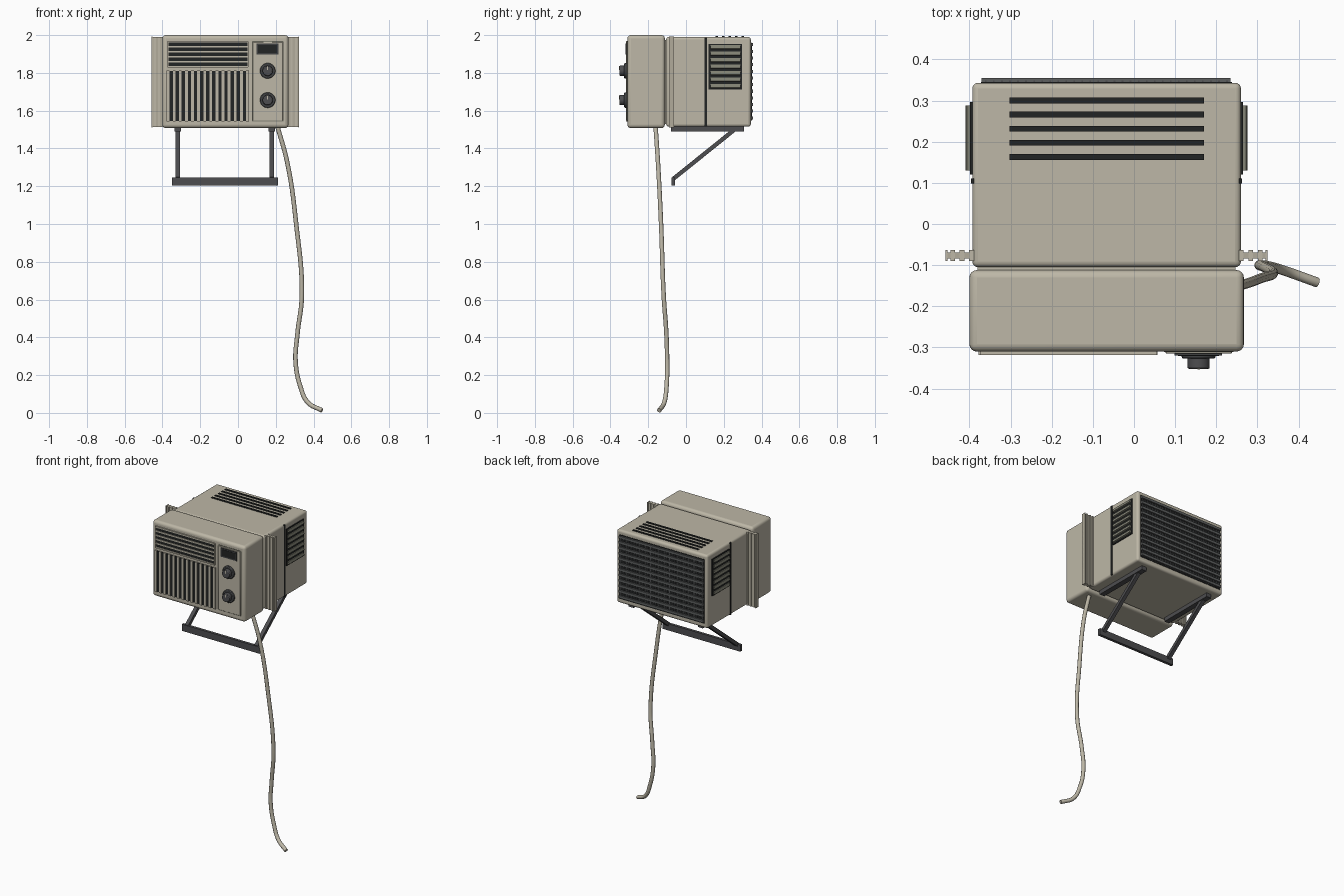
import bpy, math
from mathutils import Vector

if "Cube" in bpy.data.objects:
    bpy.data.objects.remove(bpy.data.objects["Cube"])


def material(name, rgb):
    m = bpy.data.materials.new(name)
    m.diffuse_color = (*rgb, 1)
    m.use_nodes = True
    m.node_tree.nodes["Principled BSDF"].inputs["Base Color"].default_value = m.diffuse_color
    return m


BEIGE = material("beige casing", (0.51, 0.475, 0.385))
PLEAT = material("pleat beige", (0.44, 0.41, 0.33))
OLIVE = material("grey olive slat", (0.23, 0.23, 0.18))
BLACK = material("vent black", (0.016, 0.018, 0.018))
STEEL = material("dark steel", (0.075, 0.075, 0.08))
KNOB = material("knob charcoal", (0.05, 0.052, 0.055))
COIL = material("coil grey", (0.11, 0.115, 0.115))


def box(name, x, y, z, mat, bevel=0, segments=3):
    """Box from (min, max) pairs on each axis."""
    bpy.ops.mesh.primitive_cube_add(size=1, location=[(a + b) / 2 for a, b in (x, y, z)])
    o = bpy.context.object
    o.name = name
    o.scale = [b - a for a, b in (x, y, z)]
    bpy.ops.object.transform_apply(location=False, rotation=False, scale=True)
    o.data.materials.append(mat)
    if bevel:
        m = o.modifiers.new("rounded edges", 'BEVEL')
        m.width, m.segments = bevel, segments
        bpy.ops.object.shade_smooth_by_angle(angle=math.radians(40))
    return o


def knob_disc(name, x, z, r, y0, y1, mat, bevel=0.004):
    """Cylinder pointing to the front, from y0 (back) to y1 (front)."""
    bpy.ops.mesh.primitive_cylinder_add(vertices=32, radius=r, depth=y0 - y1,
                                        location=(x, (y0 + y1) / 2, z),
                                        rotation=(math.pi / 2, 0, 0))
    o = bpy.context.object
    o.name = name
    o.data.materials.append(mat)
    m = o.modifiers.new("soft rim", 'BEVEL')
    m.width, m.segments = bevel, 2
    bpy.ops.object.shade_smooth_by_angle(angle=math.radians(40))


def beam(name, a, b, w, h, mat):
    """Square bar running from point a to point b."""
    a, b = Vector(a), Vector(b)
    o = box(name, (-w / 2, w / 2), (-h / 2, h / 2), (-(b - a).length / 2, (b - a).length / 2), mat)
    o.location = (a + b) / 2
    o.rotation_euler = (math.atan2(-(b - a).y, (b - a).z), 0, 0)


CX = -0.067  # centre line of the appliance

# Casing: front cabinet, rear cabinet and the neck between them
box("front_cabinet", (-0.40, 0.267), (-0.31, -0.112), (1.508, 2.0), BEIGE, 0.018, 4)
box("rear_cabinet", (-0.393, 0.26), (-0.105, 0.343), (1.515, 1.99), BEIGE, 0.014, 4)
box("neck", (-0.38, 0.247), (-0.13, -0.09), (1.53, 1.975), BEIGE)

# Upper front grille with horizontal louvres
box("upper_grille_back", (-0.37, 0.05), (-0.313, -0.308), (1.83, 1.967), BLACK)
for i in range(6):
    z = 1.832 + i * 0.0266
    box("upper_louvre", (-0.373, 0.053), (-0.318, -0.308), (z - 0.0045, z + 0.0045), BEIGE)

# Lower front grille with vertical bars
box("lower_grille_back", (-0.37, 0.05), (-0.313, -0.308), (1.545, 1.81), BLACK)
for i in range(14):
    x = -0.37 + i * 0.42 / 13
    box("lower_bar", (x - 0.0075, x + 0.0075), (-0.318, -0.308), (1.543, 1.812), BEIGE)
for x in (-0.373, 0.05):
    box("upper_grille_side", (x, x + 0.005), (-0.318, -0.308), (1.83, 1.967), BEIGE)

# Control panel with a dark outline, a display and two knobs
box("panel_outline", (0.073, 0.242), (-0.3115, -0.308), (1.543, 1.968), OLIVE)
box("control_panel", (0.077, 0.238), (-0.315, -0.308), (1.547, 1.964), BEIGE, 0.002, 1)
box("display_frame", (0.099, 0.214), (-0.319, -0.31), (1.898, 1.956), KNOB)
box("display_window", (0.107, 0.206), (-0.3205, -0.318), (1.906, 1.948), BLACK)
for z in (1.811, 1.656):
    knob_disc("knob_skirt", 0.157, z, 0.041, -0.31, -0.327, KNOB)
    knob_disc("knob_grip", 0.157, z, 0.027, -0.322, -0.352, STEEL)
    box("knob_pointer", (0.154, 0.16), (-0.3535, -0.35), (z + 0.004, z + 0.025), BEIGE)

# Slots on the roof
for i in range(5):
    y = 0.163 + i * 0.0343
    box("roof_slot", (-0.302, 0.17), (y - 0.007, y + 0.007), (1.987, 1.994), BLACK)

# Both sides: louvred vent, seam strip and pleated window curtain
for s in (-1, 1):
    def span(d0, d1):
        return tuple(sorted((CX + s * d0, CX + s * d1)))
    box("side_vent_back", span(0.32, 0.332), (0.12, 0.297), (1.712, 1.952), BLACK)
    for i in range(7):
        z = 1.73 + i * 0.0345
        o = box("side_louvre", span(0.329, 0.341), (0.13, 0.288), (z - 0.009, z + 0.009), OLIVE)
        o.rotation_euler.y = s * math.radians(-12)
    box("seam_strip", span(0.32, 0.3295), (0.099, 0.111), (1.517, 1.986), BLACK)
    for i in range(6):
        d = 0.322 + i * 0.0115
        inset = 0.006 if i % 2 else 0
        box("curtain_pleat", span(d, d + 0.0115), (-0.09 + inset, -0.063 - inset),
            (1.514, 1.99), PLEAT if i % 2 else BEIGE)
    # curtain end frame
    box("curtain_edge", span(0.386, 0.391), (-0.09, -0.063), (1.512, 1.992), BEIGE)

# Rear condenser grille: dark backing, upright fins and horizontal slats
box("rear_grille_back", (-0.372, 0.238), (0.34, 0.3455), (1.545, 1.962), BLACK)
for i in range(31):
    x = -0.36 + i * 0.586 / 30
    box("rear_fin", (x - 0.002, x + 0.002), (0.343, 0.3485), (1.55, 1.958), STEEL)
for i in range(12):
    z = 1.562 + i * 0.0352
    box("rear_slat", (-0.37, 0.235), (0.343, 0.355), (z - 0.008, z + 0.008), COIL)

# Support bracket: rails, slanted legs and wall bar
for x in (-0.318, 0.179):
    box("bracket_rail", (x - 0.0175, x + 0.0175), (-0.08, 0.307), (1.49, 1.516), STEEL)
    beam("bracket_leg", (x, 0.255, 1.498), (x, -0.066, 1.24), 0.024, 0.022, STEEL)
box("bracket_wall_bar", (-0.35, 0.211), (-0.076, -0.058), (1.203, 1.246), STEEL)

# Power cord hanging from the underside
cord = [(0.205, -0.162, 1.53), (0.262, -0.148, 1.32), (0.308, -0.132, 1.0),
        (0.338, -0.118, 0.62), (0.315, -0.104, 0.42), (0.305, -0.1, 0.27),
        (0.33, -0.103, 0.14), (0.37, -0.115, 0.055), (0.445, -0.142, 0.013)]
curve = bpy.data.curves.new("power_cord", 'CURVE')
curve.dimensions = '3D'
curve.bevel_depth = 0.012
curve.bevel_resolution = 3
curve.use_fill_caps = True
spline = curve.splines.new('BEZIER')
spline.bezier_points.add(len(cord) - 1)
for p, co in zip(spline.bezier_points, cord):
    p.co = co
    p.handle_left_type = p.handle_right_type = 'AUTO'
curve.materials.append(BEIGE)
bpy.context.collection.objects.link(bpy.data.objects.new("power_cord", curve))
